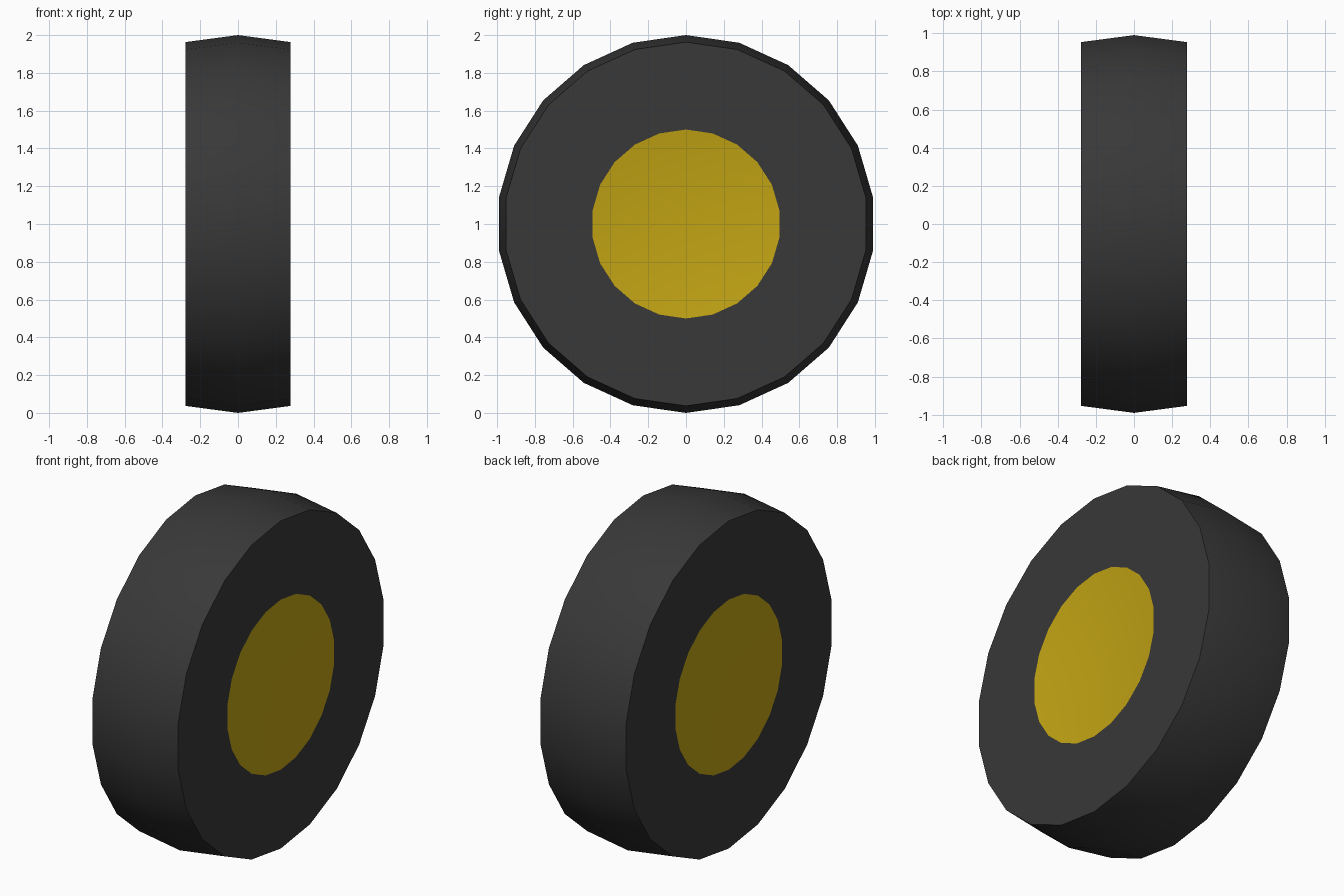
import bpy, bmesh, math

if "Cube" in bpy.data.objects:
    bpy.data.objects.remove(bpy.data.objects["Cube"])

SIDES = 22
CENTRE_Z = 1.0


def material(name, rgb):
    m = bpy.data.materials.new(name)
    m.diffuse_color = (*rgb, 1.0)
    m.use_nodes = True
    m.node_tree.nodes["Principled BSDF"].inputs["Base Color"].default_value = m.diffuse_color
    return m


rubber = material("black rubber", (0.04, 0.04, 0.04))
yellow = material("yellow hub paint", (0.54, 0.37, 0.007))


def lathe(name, profile, mat):
    """Spin (x, radius) points around the x axis; radius 0 closes to a point."""
    bm = bmesh.new()
    rings = []
    for x, r in profile:
        if r == 0:
            rings.append([bm.verts.new((x, 0, CENTRE_Z))] * SIDES)
            continue
        ring = []
        for i in range(SIDES):
            a = 2 * math.pi * i / SIDES
            ring.append(bm.verts.new((x, r * math.sin(a), CENTRE_Z + r * math.cos(a))))
        rings.append(ring)
    for r0, r1 in zip(rings, rings[1:]):
        for i in range(SIDES):
            j = (i + 1) % SIDES
            corners = list(dict.fromkeys((r0[i], r0[j], r1[j], r1[i])))
            bm.faces.new(corners)
    bmesh.ops.recalc_face_normals(bm, faces=bm.faces)
    mesh = bpy.data.meshes.new(name)
    bm.to_mesh(mesh)
    bm.free()
    mesh.materials.append(mat)
    obj = bpy.data.objects.new(name, mesh)
    bpy.context.collection.objects.link(obj)
    bpy.ops.object.select_all(action='DESELECT')
    obj.select_set(True)
    bpy.context.view_layer.objects.active = obj
    bpy.ops.object.shade_smooth_by_angle(angle=math.radians(30))
    return obj


# Tyre: flat side walls and a slightly crowned tread
W = 0.278
lathe("tyre", [(-W, 0.5), (-W, 0.963), (0, 1.0), (W, 0.963), (W, 0.5)], rubber)

# Hub: a shallow dished disc on each side, closing the tyre
lathe("hub", [(-W + 0.06, 0), (-W, 0.5), (W, 0.5), (W - 0.06, 0)], yellow)
